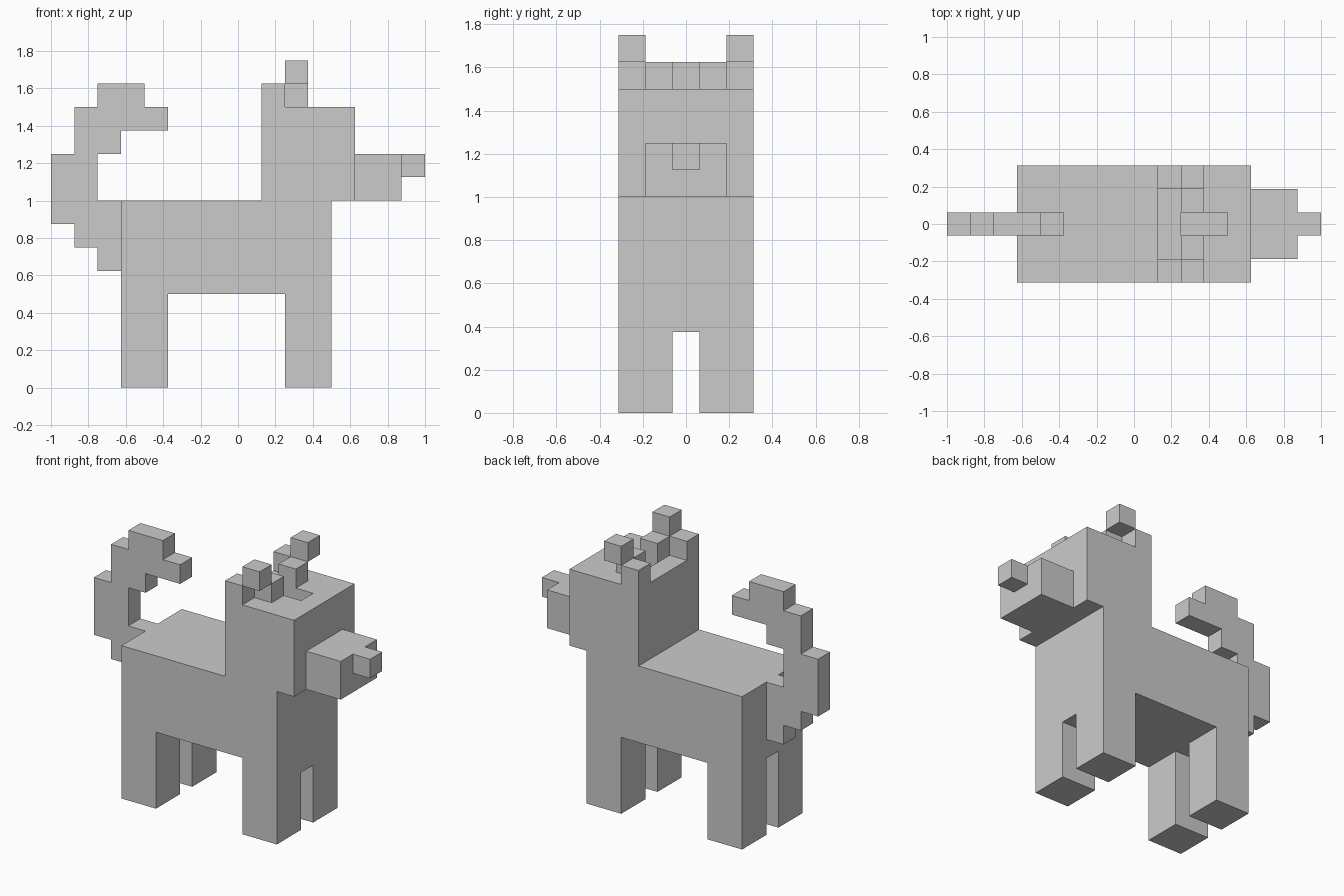
import bpy, bmesh

if "Cube" in bpy.data.objects:
    bpy.data.objects.remove(bpy.data.objects["Cube"])

U = 0.125  # one block; all sizes below are in blocks


def prism(name, outline, y0, y1):
    """Extrude an (x, z) outline from y0 to y1."""
    bm = bmesh.new()
    face = bm.faces.new([bm.verts.new((x * U, y0 * U, z * U)) for x, z in outline])
    ext = bmesh.ops.extrude_face_region(bm, geom=[face])
    verts = [v for v in ext["geom"] if isinstance(v, bmesh.types.BMVert)]
    bmesh.ops.translate(bm, vec=(0, (y1 - y0) * U, 0), verts=verts)
    bmesh.ops.recalc_face_normals(bm, faces=bm.faces)
    mesh = bpy.data.meshes.new(name)
    bm.to_mesh(mesh)
    bm.free()
    obj = bpy.data.objects.new(name, mesh)
    bpy.context.collection.objects.link(obj)
    return obj


def box(name, x0, x1, y0, y1, z0, z1):
    return prism(name, [(x0, z0), (x1, z0), (x1, z1), (x0, z1)], y0, y1)


def cut(target, cutter):
    cutter.hide_render = True
    cutter.display_type = 'WIRE'
    mod = target.modifiers.new(cutter.name, 'BOOLEAN')
    mod.operation = 'DIFFERENCE'
    mod.solver = 'EXACT'
    mod.object = cutter


# Body, legs and head share one side profile
body = prism("body", [(-5, 0), (-3, 0), (-3, 4), (2, 4), (2, 0), (4, 0), (4, 8),
                      (5, 8), (5, 12), (1, 12), (1, 8), (-5, 8)], -2.5, 2.5)

# Gaps between the legs, and the slot on top of the head
cut(body, box("hind_leg_gap", -6, -3, -0.5, 0.5, -1, 4))
cut(body, box("front_leg_gap", 2, 5, -0.5, 0.5, -1, 3))
cut(body, box("head_slot", 2, 4, -0.5, 0.5, 11, 13))

# Snout and nose
box("snout", 5, 7, -1.5, 1.5, 8, 10)
box("nose", 7, 8, -0.5, 0.5, 9, 10)

# Stepped ears, mirrored left and right
for side, s in (("right", -1), ("left", 1)):
    for part, x, y, z in (("base", 1, 2, 12), ("inner", 2, 1, 12), ("tip", 2, 2, 13)):
        box(f"{side}_ear_{part}", x, x + 1, s * y - 0.5, s * y + 0.5, z, z + 1)

# Curled tail
prism("tail", [(-5, 5), (-6, 5), (-6, 6), (-7, 6), (-7, 7), (-8, 7), (-8, 10),
               (-7, 10), (-7, 12), (-6, 12), (-6, 13), (-4, 13), (-4, 12), (-3, 12),
               (-3, 11), (-5, 11), (-5, 10), (-6, 10), (-6, 8), (-5, 8)], -0.5, 0.5)
